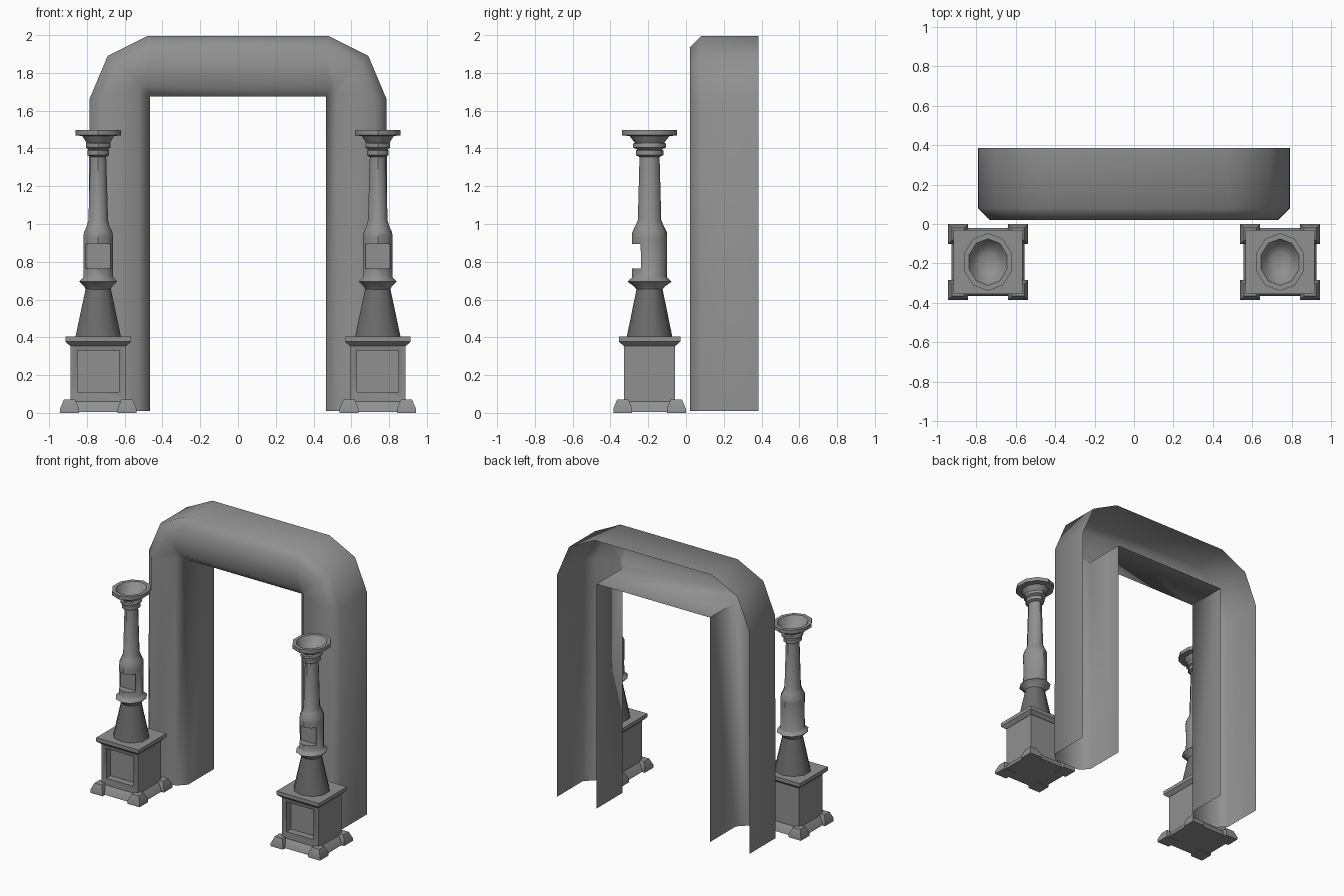
import bpy, bmesh, math

if "Cube" in bpy.data.objects:
    bpy.data.objects.remove(bpy.data.objects["Cube"])

CX, CY = 0.74, -0.193      # column centre


def material(name, value):
    m = bpy.data.materials.new(name)
    m.diffuse_color = (value, value, value, 1)
    m.use_nodes = True
    m.node_tree.nodes["Principled BSDF"].inputs["Base Color"].default_value = m.diffuse_color
    return m


STONE = material("stone", .28)
DARK = material("dark_stone", .15)


def smooth(ob, angle):
    bpy.ops.object.select_all(action='DESELECT')
    ob.select_set(True)
    bpy.context.view_layer.objects.active = ob
    bpy.ops.object.shade_smooth_by_angle(angle=math.radians(angle))


def finish(bm, name, angle=40, mat=STONE):
    bmesh.ops.remove_doubles(bm, verts=bm.verts, dist=1e-5)
    bmesh.ops.recalc_face_normals(bm, faces=bm.faces)
    me = bpy.data.meshes.new(name)
    bm.to_mesh(me)
    bm.free()
    me.materials.append(mat)
    ob = bpy.data.objects.new(name, me)
    bpy.context.collection.objects.link(ob)
    smooth(ob, angle)
    return ob


def loft(bm, rings):
    """Skin a stack of closed rings and cap both ends."""
    loops = [[bm.verts.new(p) for p in ring] for ring in rings]
    n = len(loops[0])
    for a, b in zip(loops, loops[1:]):
        for i in range(n):
            j = (i + 1) % n
            bm.faces.new((a[i], a[j], b[j], b[i]))
    bm.faces.new(loops[0][::-1])
    bm.faces.new(loops[-1])


def block(name, x, y, levels):
    """Stacked rectangle levels: (half x, half y, z)."""
    bm = bmesh.new()
    loft(bm, [[(x + a * hx, y + b * hy, z) for a, b in ((-1, -1), (1, -1), (1, 1), (-1, 1))]
              for hx, hy, z in levels])
    return finish(bm, name, 30)


def turned(name, x, y, profile, mat=STONE, n=10):
    """Ten-sided turned part: (z, half x, half y)."""
    bm = bmesh.new()
    loft(bm, [[(x + rx * math.sin(2 * math.pi * i / n) / math.cos(math.pi / n),
                y - ry * math.cos(2 * math.pi * i / n), z)
               for i in range(n)] for z, rx, ry in profile])
    return finish(bm, name, 40, mat)


def carve(body, x, y, levels, angle):
    """Cut a box-shaped recess out of a part."""
    cutter = block("recess_cutter", x, y, levels)
    cutter.hide_render = True
    mod = body.modifiers.new("recess", 'BOOLEAN')
    mod.operation, mod.solver, mod.object = 'DIFFERENCE', 'EXACT', cutter
    bpy.context.view_layer.objects.active = body
    bpy.ops.object.modifier_apply(modifier="recess")
    bpy.data.objects.remove(cutter)
    smooth(body, angle)


# arch: front shell, open at the back and underneath
inner = [(.465, .01)] + [(.465, 1.675)] * 3
inner_front = [(.525, .01), (.525, 1.70), (.515, 1.725), (.49, 1.735)]
outer_front = [(.73, .01), (.727, 1.65), (.645, 1.845), (.465, 1.935)]
outer = [(.79, .01), (.787, 1.66), (.69, 1.89), (.48, 1.995)]
bm = bmesh.new()
strips = []
for path, y in ((inner, .385), (inner, .08), (inner_front, .02),
                (outer_front, .02), (outer, .08), (outer, .385)):
    full = path + [(-x, z) for x, z in reversed(path)]
    strips.append([bm.verts.new((x, y, z)) for x, z in full])
for a, b in zip(strips, strips[1:]):
    for i in range(len(a) - 1):
        bm.faces.new((a[i], a[i + 1], b[i + 1], b[i]))
finish(bm, "arch", 60)

shaft = [(.65, .064, .066), (.67, .075, .082), (.695, .100, .117), (.715, .082, .094),
         (.72, .077, .092), (.93, .078, .092), (.955, .076, .092), (.99, .060, .075),
         (1.02, .052, .062), (1.36, .042, .053)]
capital = [(1.355, .042, .053), (1.365, .058, .073), (1.39, .058, .073), (1.395, .052, .064),
           (1.405, .066, .088), (1.425, .066, .088), (1.43, .062, .078), (1.465, .084, .105),
           (1.47, .121, .146), (1.497, .121, .146), (1.497, .096, .118),
           (1.45, .07, .088), (1.43, .04, .05)]

for side, x in (("left", -CX), ("right", CX)):
    # square base with four splayed feet
    block(side + "_plinth", x, CY, [(.185, .172, .005), (.18, .168, .018), (.149, .137, .06)])
    for sx in (-1, 1):
        for sy in (-1, 1):
            block(side + "_foot", x + sx * .152, CY + sy * .142,
                  [(.05, .05, 0), (.05, .05, .022), (.03, .03, .07)])

    # pedestal box with a sunken front panel, softly shaded
    box = block(side + "_pedestal", x, CY, [(.148, .135, .055), (.148, .135, .37)])
    carve(box, x, CY - .135, [(.111, .05, .11), (.111, .05, .33)], 100)
    block(side + "_pedestal_cap", x, CY,
          [(.15, .138, .355), (.174, .163, .378), (.174, .163, .405)])

    # tapered skirt, shaft with a window niche, bowl capital
    turned(side + "_skirt", x, CY, [(.40, .121, .121), (.67, .064, .066)], DARK)
    body = turned(side + "_shaft", x, CY, shaft)
    carve(body, x, CY - .134, [(.066, .1, .765), (.066, .1, .895)], 40)
    turned(side + "_capital", x, CY, capital)
